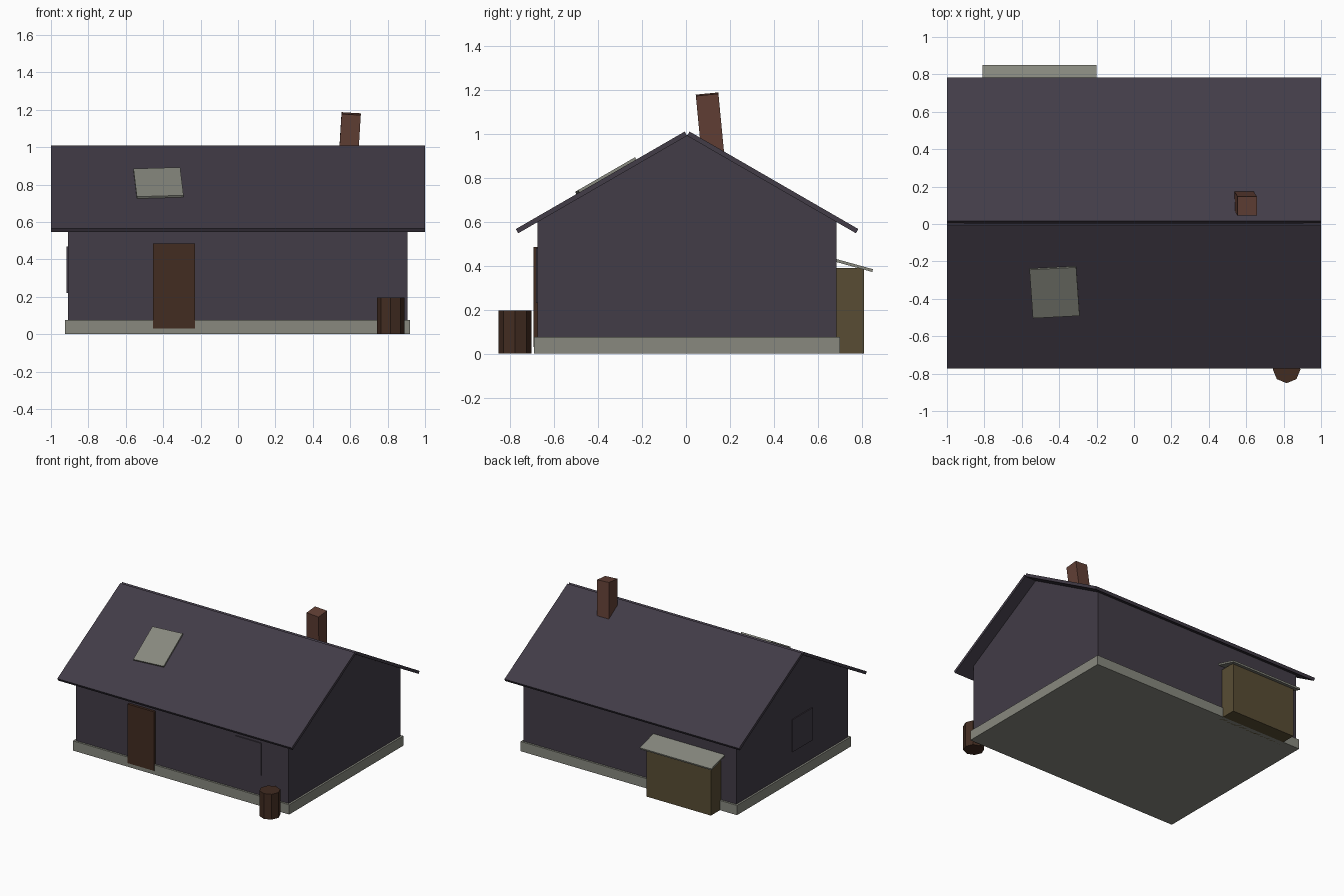
import bpy
import bmesh
from math import radians, sin, cos, tan
from mathutils import Matrix, Vector

cube = bpy.data.objects.get("Cube")
if cube:
    bpy.data.objects.remove(cube, do_unlink=True)


def material(name, rgb):
    m = bpy.data.materials.new(name)
    m.use_nodes = True
    m.diffuse_color = (*rgb, 1)
    m.node_tree.nodes["Principled BSDF"].inputs["Base Color"].default_value = (*rgb, 1)
    return m


PLUM = material("dark plum", (0.054, 0.045, 0.063))
STONE = material("grey stone", (0.246, 0.25, 0.212))
WOOD = material("dark wood", (0.054, 0.025, 0.015))
BRICK = material("red brown brick", (0.122, 0.051, 0.036))
OLIVE = material("olive wood", (0.098, 0.073, 0.034))


def finish(name, bm, mat):
    bmesh.ops.recalc_face_normals(bm, faces=bm.faces)
    mesh = bpy.data.meshes.new(name)
    bm.to_mesh(mesh)
    bm.free()
    mesh.materials.append(mat)
    obj = bpy.data.objects.new(name, mesh)
    bpy.context.scene.collection.objects.link(obj)
    return obj


def slab(name, size, center, mat, turn=Matrix()):
    """Box of a given size, turned about its centre."""
    bm = bmesh.new()
    bmesh.ops.create_cube(bm, size=1, matrix=Matrix.Translation(center) @ turn @ Matrix.Diagonal((*size, 1)))
    return finish(name, bm, mat)


def block(name, low, high, mat):
    """Upright box between two corners."""
    low, high = Vector(low), Vector(high)
    return slab(name, high - low, (low + high) / 2, mat)


def rot(degrees, axis):
    return Matrix.Rotation(radians(degrees), 4, axis)


# Roof layout
PITCH = 30
RIDGE_Y, RIDGE_Z = 0.005, 0.99
SLOPE, THICK = 0.886, 0.022
s, c = sin(radians(PITCH)), cos(radians(PITCH))

# Gabled walls: a five-sided profile drawn along x
half = 0.68
eave = RIDGE_Z - half * tan(radians(PITCH))
profile = [(-half, 0.02), (half, 0.02), (half, eave), (0, RIDGE_Z), (-half, eave)]
bm = bmesh.new()
face = bm.faces.new([bm.verts.new((-0.91, y + RIDGE_Y, z + 0.003)) for y, z in profile])
new = bmesh.ops.extrude_face_region(bm, geom=[face])["geom"]
bmesh.ops.translate(bm, vec=(1.815, 0, 0), verts=[v for v in new if isinstance(v, bmesh.types.BMVert)])
finish("walls", bm, PLUM)

# Roof slabs meeting at the ridge
for name, side in (("front_roof", -1), ("back_roof", 1)):
    center = (0,
              RIDGE_Y + side * (SLOPE / 2 * c + THICK / 2 * s),
              RIDGE_Z - SLOPE / 2 * s + THICK / 2 * c)
    slab(name, (2, SLOPE, THICK), center, PLUM, rot(-side * PITCH, 'X'))

# Foundation
block("foundation", (-0.925, -0.69, 0), (0.92, 0.70, 0.075), STONE)

# Door and plain window panels
block("door", (-0.455, -0.694, 0.03), (-0.23, -0.66, 0.485), WOOD)
block("front_window", (0.45, -0.682, 0.23), (0.675, -0.67, 0.48), PLUM)
block("side_window", (-0.917, -0.235, 0.22), (-0.905, 0.01, 0.47), PLUM)

# Crooked roof patch
slab("roof_patch", (0.25, 0.30, 0.02), (-0.425, -0.363, 0.805), STONE,
     rot(PITCH, 'X') @ rot(3.5, 'Z'))

# Leaning chimney
slab("chimney", (0.103, 0.103, 0.36), (0.594, 0.113, 1.0), BRICK,
     rot(5.5, 'X') @ rot(3.5, 'Y'))

# Lean-to store with sloping lid
block("store_box", (-0.78, 0.66, 0), (-0.23, 0.81, 0.388), OLIVE)
slab("store_lid", (0.61, 0.185, 0.013), (-0.505, 0.759, 0.402), STONE, rot(-15.5, 'X'))

# Eight-sided barrel
bm = bmesh.new()
bmesh.ops.create_cone(bm, cap_ends=True, segments=8, radius1=0.074, radius2=0.074, depth=0.195,
                      matrix=Matrix.Translation((0.816, -0.777, 0.0975)))
finish("barrel", bm, WOOD)
